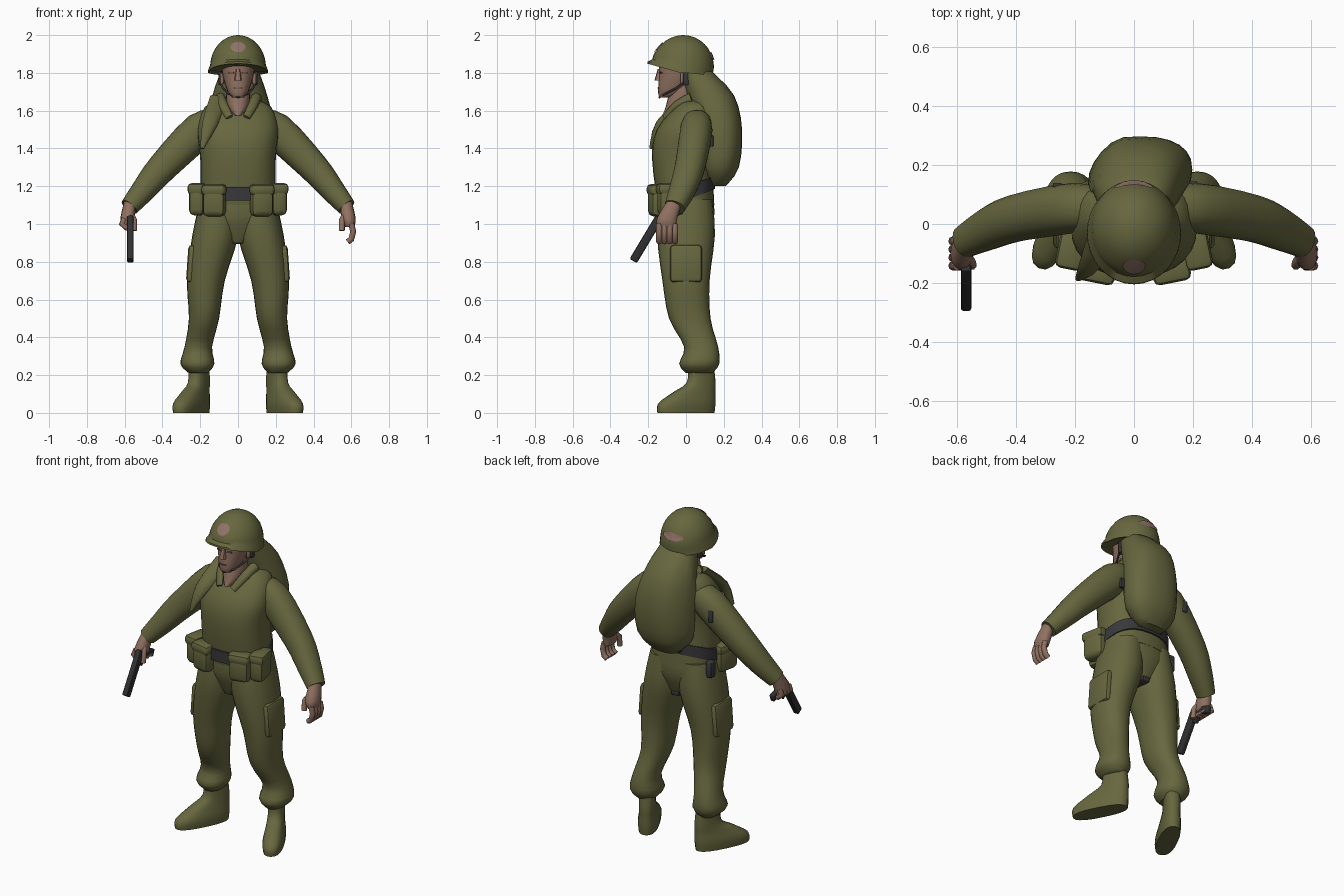
import bpy, bmesh, math
from mathutils import Vector, Matrix
from mathutils.bvhtree import BVHTree

if "Cube" in bpy.data.objects:
    bpy.data.objects.remove(bpy.data.objects["Cube"])


def material(name, *rgb):
    m = bpy.data.materials.new(name)
    m.use_nodes = True
    m.diffuse_color = (*rgb, 1)
    m.node_tree.nodes["Principled BSDF"].inputs["Base Color"].default_value = (*rgb, 1)
    return m


OLIVE = material("olive cloth", .135, .135, .05)
SKIN = material("skin", .28, .165, .12)
DARK = material("dark webbing", .04, .04, .044)
GUN = material("gun metal", .03, .03, .03)
PATCH = material("helmet patch", .28, .17, .135)
BROWN = material("brown features", .14, .08, .06)


def finish(name, mat, bm, angle=45):
    bmesh.ops.recalc_face_normals(bm, faces=bm.faces)
    me = bpy.data.meshes.new(name)
    bm.to_mesh(me)
    bm.free()
    me.materials.append(mat)
    me.shade_smooth()
    me.set_sharp_from_angle(angle=math.radians(angle))
    ob = bpy.data.objects.new(name, me)
    bpy.context.collection.objects.link(ob)
    return ob


def spline(rows, steps):
    """Smooth in-between rows through the given ones."""
    rows = [Vector(r) for r in rows]
    last = len(rows) - 1
    out = []
    for i in range(last):
        a, b, c, d = rows[max(i - 1, 0)], rows[i], rows[i + 1], rows[min(i + 2, last)]
        for k in range(steps):
            t = k / steps
            tangent_b, tangent_c = (c - a) / 2, (d - b) / 2
            ease = t * t * (3 - 2 * t)
            out.append(b.lerp(c, ease) + tangent_b * (t * (1 - t) ** 2)
                       - tangent_c * (t * t * (1 - t)))
    return out + [rows[-1]]


def loft(name, mat, rows, side=1, along=False, n=20, power=2.2, bend=None, steps=3):
    """Skin rings (x, y, z, rx, ry); level, or square to the path when along is set."""
    bm = bmesh.new()
    rows = spline(rows, steps)
    centres = [Vector(r[:3]) for r in rows]
    rings = []
    for i, (centre, row) in enumerate(zip(centres, rows)):
        u, v = Vector((1, 0, 0)), Vector((0, 1, 0))
        if along:
            tangent = (centres[min(i + 1, len(rows) - 1)] - centres[max(i - 1, 0)]).normalized()
            u = tangent.cross(v).normalized()
            v = u.cross(tangent)
        ring = []
        for k in range(n):
            a = math.tau * k / n
            c, d = math.cos(a), math.sin(a)
            co = (centre + u * row[3] * math.copysign(abs(c) ** (2 / power), c)
                  + v * row[4] * math.copysign(abs(d) ** (2 / power), d))
            co = bend(co) if bend else co
            ring.append(bm.verts.new((co.x * side, co.y, co.z)))
        rings.append(ring)
    for a, b in zip(rings, rings[1:]):
        for k in range(n):
            bm.faces.new((a[k], a[(k + 1) % n], b[(k + 1) % n], b[k]))
    bm.faces.new(rings[0])
    bm.faces.new(rings[-1])
    return finish(name, mat, bm)


def box(name, mat, at, size, rot=(0, 0, 0), side=1, bevel=.25):
    """Rounded box, mirrored across x when side is -1."""
    bm = bmesh.new()
    bmesh.ops.create_cube(bm, size=1)
    bmesh.ops.scale(bm, vec=size, verts=bm.verts)
    bmesh.ops.bevel(bm, geom=bm.edges[:], offset=min(size) * bevel, segments=2,
                    profile=.5, affect='EDGES')
    ob = finish(name, mat, bm)
    ob.location = (at[0] * side, at[1], at[2])
    ob.rotation_euler = (rot[0], rot[1] * side, rot[2] * side)
    return ob


def cord(name, mat, points, radius, side=1):
    curve = bpy.data.curves.new(name, 'CURVE')
    curve.dimensions = '3D'
    curve.bevel_depth, curve.bevel_resolution, curve.use_fill_caps = radius, 2, True
    line = curve.splines.new('POLY')
    line.points.add(len(points) - 1)
    for point, (x, y, z) in zip(line.points, points):
        point.co = (x * side, y, z, 1)
    curve.materials.append(mat)
    ob = bpy.data.objects.new(name, curve)
    bpy.context.collection.objects.link(ob)
    return ob


# Torso and hips
loft("torso", OLIVE, [(0, 0, 1.1, .2, .15), (0, -.02, 1.35, .2, .16), (0, 0, 1.5, .215, .155),
                      (0, .04, 1.62, .175, .1), (0, .05, 1.66, .09, .07)], n=28, power=2.4)
loft("hips", OLIVE, [(0, 0, 1.2, .18, .14), (0, 0, 1.05, .2, .15), (0, 0, .95, .13, .12),
                     (0, 0, .9, .05, .1)], n=28)

# Belt, rising at the back, and loose webbing
loft("belt", DARK, [(0, -.01, 1.125, .207, .163), (0, -.01, 1.195, .205, .163)], n=28, power=2.4,
     bend=lambda c: c + Vector((0, 0, .4 * max(0, c.y))))
box("back_strap", DARK, (-.06, .15, 1.28), (.03, .03, .16))
box("right_arm_strap", DARK, (-.26, .13, 1.46), (.03, .02, .07))
box("left_arm_strap", DARK, (.2, .135, 1.44), (.03, .02, .06))
box("seat_patch", DARK, (0, .01, .91), (.05, .2, .03))
box("holster", DARK, (-.21, .06, 1.1), (.04, .05, .1))

# Rucksack reaching up under the helmet, shallower on its right
loft("rucksack", OLIVE, [(.02, .17, 1.2, .08, .04), (.02, .18, 1.3, .165, .1),
                         (.02, .18, 1.5, .175, .117), (.01, .13, 1.68, .145, .125),
                         (.01, .05, 1.81, .1, .085)], n=24, power=2.4,
     bend=lambda c: c - Vector((0, .5 * max(0, -c.x - .06) if c.y > .15 else 0, 0)))
loft("shoulder_flap", OLIVE, [(-.1, 0, 1.66, .05, .02), (-.15, -.14, 1.53, .04, .02),
                              (-.19, -.185, 1.4, .01, .01)], along=True, n=10)

# Head and neck
loft("neck", SKIN, [(0, -.065, 1.575, .02, .06), (0, -.03, 1.63, .06, .075),
                    (0, 0, 1.74, .06, .08)])
loft("head", SKIN, [(0, -.11, 1.67, .03, .03), (0, -.075, 1.7, .055, .073),
                    (0, -.03, 1.8, .085, .112), (0, -.03, 1.88, .09, .115)])
loft("nose", SKIN, [(0, -.14, 1.82, .01, .01), (0, -.147, 1.76, .02, .02)], n=8)
box("mouth", BROWN, (0, -.146, 1.72), (.04, .01, .006))


# Helmet: elliptical dome on a brim that lifts at the front
def lift_brim(c):
    low = max(0, min(1, (1.93 - c.z) * 8))
    return c + Vector((0, 0, low * (.28 * max(0, -c.y - .03) - .1 * max(0, c.y))))


brim = [(0, -.03, 1.805, .15, .165), (0, -.03, 1.8, .16, .175), (0, -.03, 1.815, .158, .173)]
dome = []
for i in range(9):
    a = math.radians(4 + 10.5 * i)
    dome.append((0, -.015, 1.83 + .17 * math.sin(a), .148 * math.cos(a), .164 * math.cos(a)))
helmet = loft("helmet", OLIVE, brim + dome, n=32, power=2, bend=lift_brim, steps=1)

# Patches laid on the helmet shell
shell = BVHTree.FromPolygons([v.co for v in helmet.data.vertices],
                             [f.vertices[:] for f in helmet.data.polygons])
for name, facing, z, w, h in (("front_patch", -1, 1.937, .04, .028),
                              ("back_patch", 1, 1.89, .07, .022)):
    bm = bmesh.new()
    bmesh.ops.create_circle(bm, cap_ends=True, cap_tris=True, segments=12, radius=1)
    for v in bm.verts:
        start = Vector((v.co.x * w, facing, z + v.co.y * h))
        hit = shell.ray_cast(start, Vector((0, -facing, 0)))[0]
        v.co = hit + Vector((0, facing * .007, 0))
    ob = finish(name, PATCH, bm)
    if ob.data.polygons[0].normal.y * facing < 0:
        ob.data.flip_normals()

turn_out = Matrix.Rotation(math.radians(27), 3, 'Z')
heel = Vector((.207, .08, 0))

for s, side in ((1, "left"), (-1, "right")):
    # Face details and chin strap
    box(side + "_eye", BROWN, (.035, -.134, 1.8), (.03, .01, .008), (0, 0, .3), s)
    box(side + "_ear", SKIN, (.085, -.01, 1.77), (.02, .04, .06), side=s)
    box(side + "_strap_tab", DARK, (.096, 0, 1.775), (.016, .03, .08), side=s)
    cord(side + "_chin_strap", DARK, [(.096, -.01, 1.75), (.08, -.05, 1.72), (.053, -.11, 1.69),
                                      (0, -.142, 1.67)], .0055, s)

    # Collar and sleeve
    loft(side + "_collar", OLIVE, [(.095, .03, 1.665, .03, .03), (.08, -.05, 1.63, .026, .02),
                                   (.045, -.115, 1.565, .02, .01)], s, True, n=10)
    loft(side + "_sleeve", OLIVE, [(.1, .05, 1.56, .05, .06), (.2, .055, 1.5, .093, .085),
                                   (.4, .02, 1.3, .08, .08), (.5, -.02, 1.18, .065, .07),
                                   (.575, -.06, 1.09, .05, .055)], s, True)

    # Hand, with the right one closed round the grip
    loft(side + "_palm", SKIN, [(.57, -.055, 1.13, .03, .04), (.585, -.1, 1.03, .038, .055),
                                (.59, -.1, .985, .026, .05)], s, n=14)
    for i in range(4):
        y = -.142 + .028 * i
        straight = [(.6, y, 1), (.61, y, .96), (.6, y, .92), (.58, y, .905)]
        curled = [(.6, y, 1.03), (.615, y, 1), (.59, y, .98), (.555, y, .985)]
        cord(side + "_finger", SKIN, straight if s > 0 else curled, .016, s)
    cord(side + "_thumb", SKIN, [(.57, -.1, 1.06), (.55, -.135, 1.02), (.55, -.14, .965)], .016, s)

    # Trouser leg bloused over the boot, with thigh pocket
    loft(side + "_trouser_leg", OLIVE, [(.1, 0, 1.13, .1, .14), (.12, 0, .94, .122, .153),
                                        (.17, 0, .7, .1, .125), (.18, .02, .5, .08, .11),
                                        (.21, .08, .35, .073, .09), (.215, .07, .26, .09, .106),
                                        (.21, .07, .21, .05, .07)], s, n=24)
    box(side + "_thigh_pocket", OLIVE, (.244, 0, .79), (.05, .17, .2), (0, -.07, 0), s, .4)

    # Boot, toe turned out
    loft(side + "_boot", OLIVE, [(0, -.09, 0, .056, .165), (0, -.085, .05, .06, .165),
                                 (0, -.04, .11, .05, .12), (0, 0, .16, .046, .08),
                                 (0, 0, .25, .046, .07)], s, power=2.5,
         bend=lambda c: turn_out @ c + heel)

    # Belt pouches with flaps
    for name, at, size in (("front_pouch", Vector((.125, -.155, 1.125)), Vector((.12, .08, .17))),
                           ("side_pouch", Vector((.21, -.08, 1.13)), Vector((.085, .14, .17)))):
        box(side + "_" + name, OLIVE, at, size, (0, 0, .2), s, .35)
        box(side + "_" + name + "_flap", OLIVE, at + Vector((0, 0, .056)),
            (size.x + .01, size.y + .01, .06), (0, 0, .2), s, .35)

# Pistol in the right hand
box("pistol_barrel", GUN, (-.57, -.21, .92), (.036, .045, .27), (-.54, 0, 0))
box("pistol_grip", GUN, (-.57, -.09, 1), (.03, .045, .14), (1.28, 0, 0))
box("pistol_guard", GUN, (-.57, -.14, .965), (.014, .05, .04), (-.54, 0, 0))
